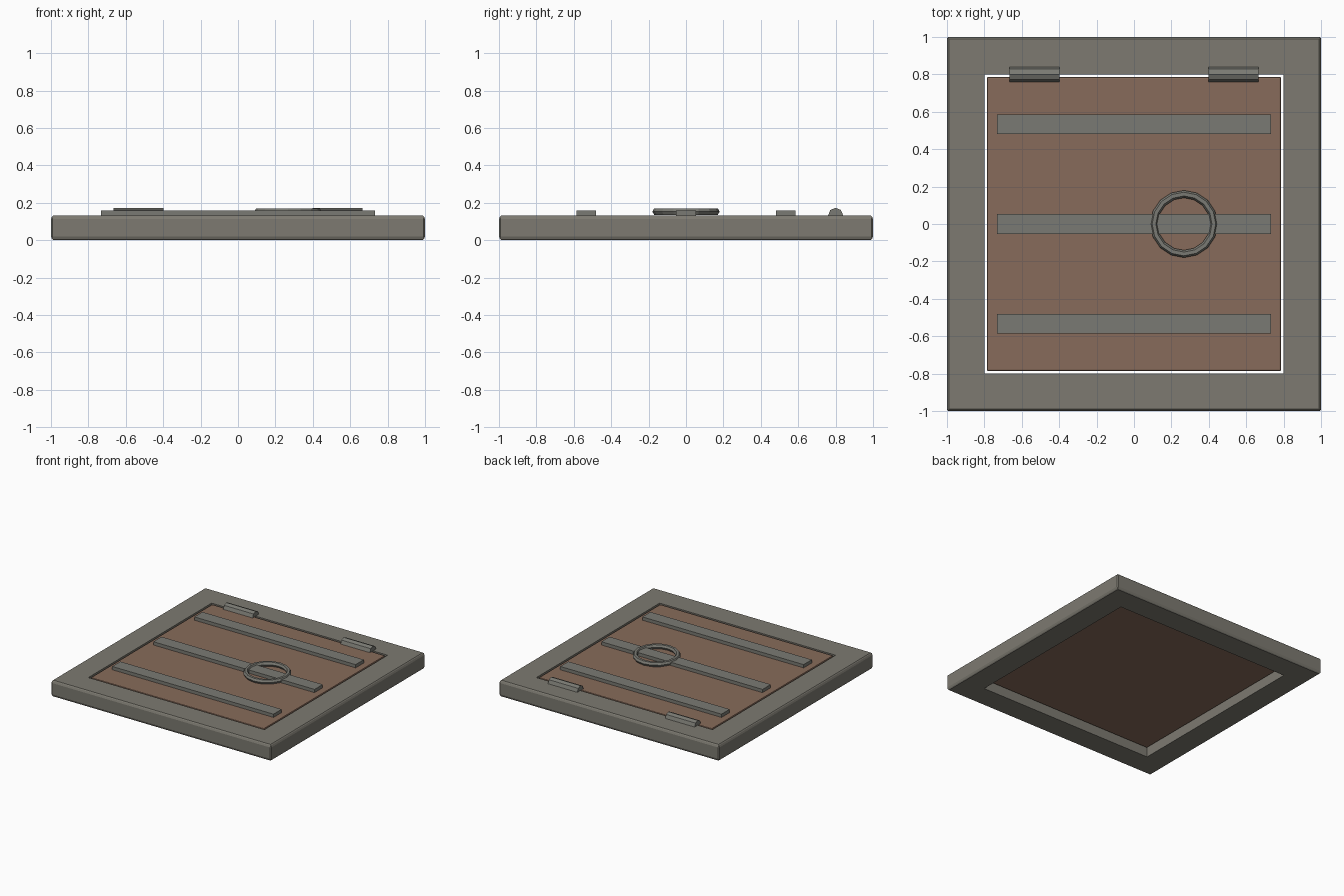
import bpy, bmesh, math
from mathutils import Matrix

cube = bpy.data.objects.get("Cube")
if cube:
    bpy.data.objects.remove(cube, do_unlink=True)


def make_material(name, rgb):
    mat = bpy.data.materials.new(name)
    mat.use_nodes = True
    color = (*rgb, 1.0)
    mat.diffuse_color = color
    mat.node_tree.nodes["Principled BSDF"].inputs["Base Color"].default_value = color
    return mat


STONE = make_material("warm grey stone", (0.205, 0.195, 0.165))
WOOD = make_material("brown wood", (0.245, 0.148, 0.103))
IRON = make_material("grey iron", (0.195, 0.195, 0.172))


def add_object(name, bm, mat):
    bmesh.ops.recalc_face_normals(bm, faces=bm.faces)
    mesh = bpy.data.meshes.new(name)
    bm.to_mesh(mesh)
    bm.free()
    mesh.materials.append(mat)
    obj = bpy.data.objects.new(name, mesh)
    bpy.context.collection.objects.link(obj)
    return obj


def box(name, size, center, mat, bevel=0.0):
    bm = bmesh.new()
    bmesh.ops.create_cube(bm, size=1, matrix=Matrix.Translation(center) @ Matrix.Diagonal((*size, 1)))
    if bevel:
        bmesh.ops.bevel(bm, geom=bm.edges[:], offset=bevel, segments=2, profile=0.5, affect='EDGES')
    return add_object(name, bm, mat)


TOP = 0.133   # upper surface of frame and door

# Square frame: profile of concentric loops with eased outer edges
bm = bmesh.new()
ease = 0.012
profile = [(0.8, 0), (1 - ease, 0), (1, ease), (1, TOP - ease), (1 - ease, TOP), (0.8, TOP)]
loops = [[bm.verts.new((sx * r, sy * r, z)) for sx, sy in ((-1, -1), (1, -1), (1, 1), (-1, 1))]
         for r, z in profile]
for i, loop in enumerate(loops):
    following = loops[(i + 1) % len(loops)]
    for k in range(4):
        n = (k + 1) % 4
        bm.faces.new((loop[k], loop[n], following[n], following[k]))
corners = [e for e in bm.edges
           if all(abs(v.co.x) > 0.99 and abs(v.co.y) > 0.99 for v in e.verts)]
bmesh.ops.bevel(bm, geom=corners, offset=0.008, segments=1, affect='EDGES')
add_object("frame", bm, STONE)

# Door panel
box("door_panel", (1.572, 1.572, 0.067), (0, 0, TOP - 0.0335), WOOD, 0.007)

# Cross straps
for name, y in (("front_strap", -0.533), ("middle_strap", 0), ("back_strap", 0.533)):
    box(name, (1.466, 0.106, 0.03), (0, y, TOP + 0.012), IRON)

# Hinge barrels along the back edge
for name, x in (("right_hinge", -0.533), ("left_hinge", 0.533)):
    bm = bmesh.new()
    bmesh.ops.create_cone(bm, cap_ends=True, segments=8, radius1=0.04, radius2=0.04, depth=0.267,
                          matrix=Matrix.Translation((x, 0.8, TOP)) @ Matrix.Rotation(math.pi / 2, 4, 'Y'))
    add_object(name, bm, IRON)

# Pull ring
bpy.ops.mesh.primitive_torus_add(major_segments=16, minor_segments=6, major_radius=0.16,
                                 minor_radius=0.02, location=(0.267, 0, TOP + 0.02))
ring = bpy.context.object
ring.name = "pull_ring"
ring.data.materials.append(IRON)
